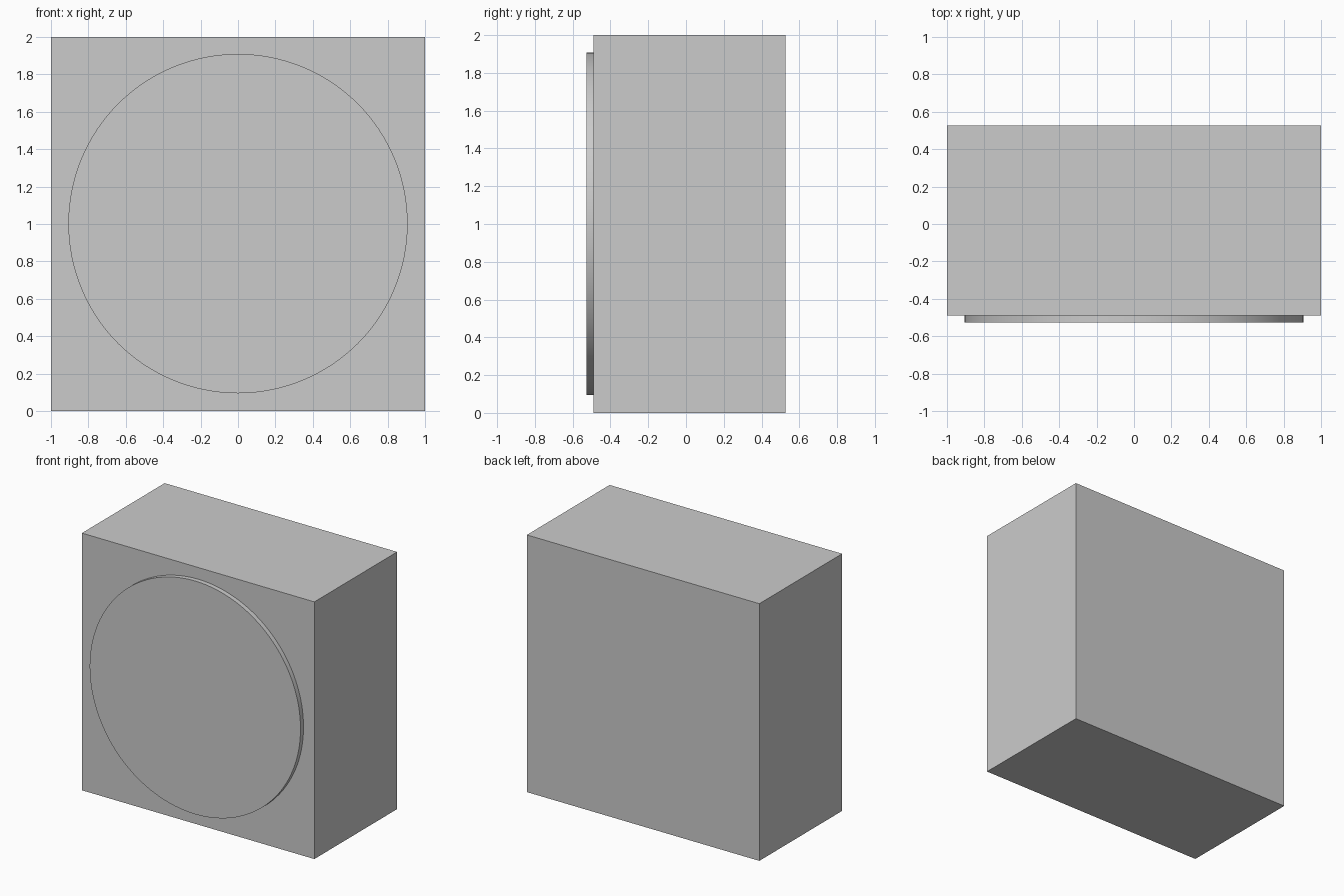
import bpy
import math

if "Cube" in bpy.data.objects:
    bpy.data.objects.remove(bpy.data.objects["Cube"])

FRONT, FACE, BACK = -0.527, -0.49, 0.527

# Solid square cabinet
bpy.ops.mesh.primitive_cube_add(size=1, location=(0, (FACE + BACK) / 2, 1))
cabinet = bpy.context.object
cabinet.name = "cabinet"
cabinet.scale = (2, BACK - FACE, 2)
bpy.ops.object.transform_apply(location=False, rotation=False, scale=True)

# Shallow round plate raised from the front face
bpy.ops.mesh.primitive_cylinder_add(
    vertices=128, radius=0.907, depth=FACE - FRONT,
    location=(0, (FRONT + FACE) / 2, 1.002), rotation=(math.pi / 2, 0, 0))
plate = bpy.context.object
plate.name = "front_disc"
bpy.ops.object.shade_smooth_by_angle(angle=math.radians(30))
